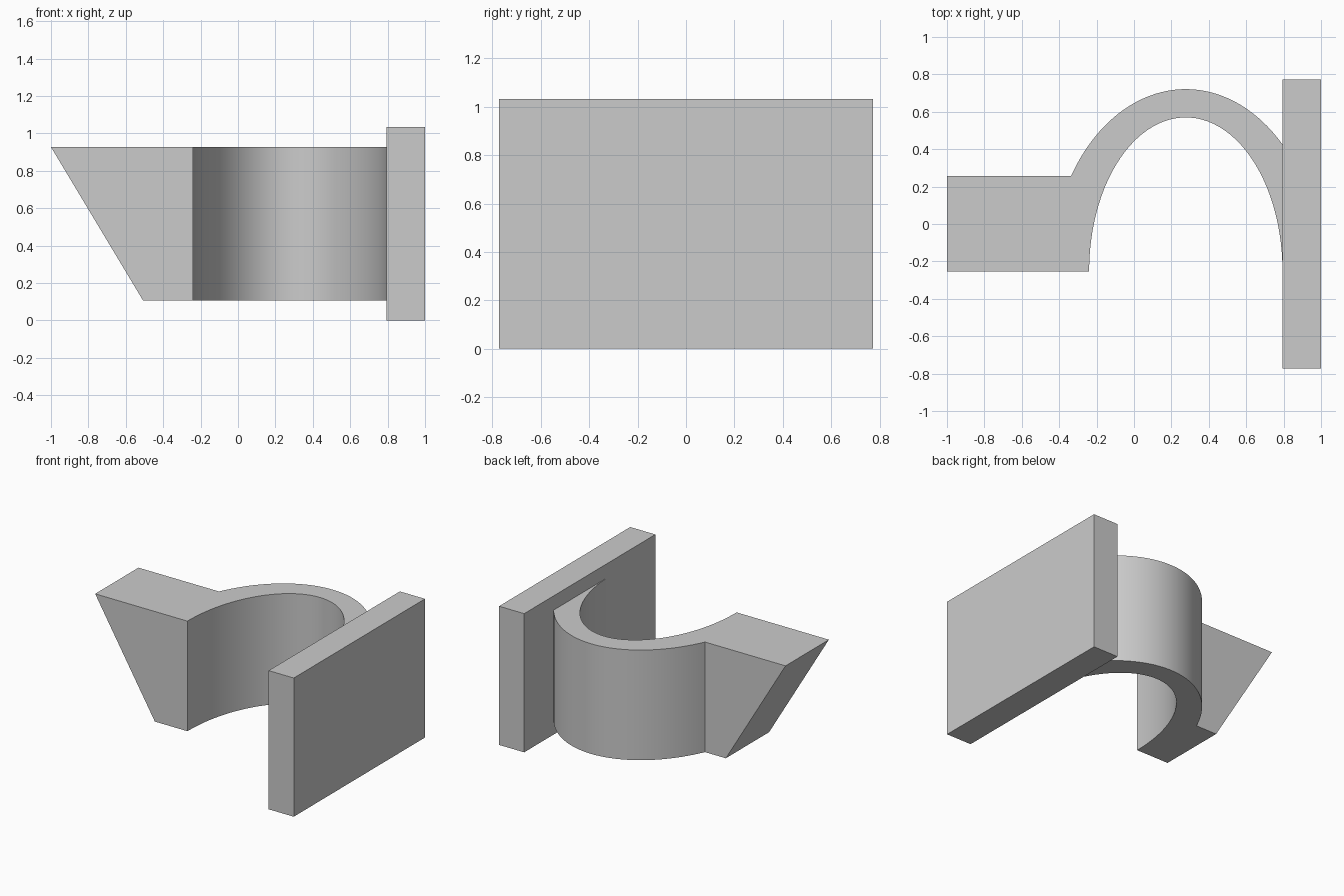
import bpy, bmesh, math

cube = bpy.data.objects.get("Cube")
if cube:
    bpy.data.objects.remove(cube, do_unlink=True)

# Shared grey material
grey = bpy.data.materials.new("plain grey")
grey.use_nodes = True
colour = (0.6, 0.6, 0.6, 1)
grey.diffuse_color = colour
grey.node_tree.nodes["Principled BSDF"].inputs["Base Color"].default_value = colour


def extrude(name, outline, z0, z1, slant=0):
    """Raise a plan outline; slant shifts the bottom of its left end."""
    left = min(x for x, y in outline)
    bm = bmesh.new()
    base = bm.faces.new([bm.verts.new((x, y, z0)) for x, y in outline])
    top = bmesh.ops.extrude_face_region(bm, geom=[base])["geom"]
    for v in top:
        if isinstance(v, bmesh.types.BMVert):
            v.co.z = z1
    for v in bm.verts:
        if v.co.z < (z0 + z1) / 2 and v.co.x < left + 0.001:
            v.co.x += slant
    bmesh.ops.recalc_face_normals(bm, faces=bm.faces)
    mesh = bpy.data.meshes.new(name)
    bm.to_mesh(mesh)
    bm.free()
    mesh.materials.append(grey)
    obj = bpy.data.objects.new(name, mesh)
    bpy.context.collection.objects.link(obj)
    return obj


def arc(a, b, start, end, steps=48):
    """Points on an ellipse about the arch centre."""
    cx, cy = 0.277, -0.253
    angles = [start + (end - start) * i / steps for i in range(steps + 1)]
    return [(cx + a * math.cos(t), cy + b * math.sin(t)) for t in angles]


# Upright end plate
wall = 0.793
extrude("end_plate", [(wall, -0.772), (1, -0.772), (1, 0.772), (wall, 0.772)], 0, 1.033)

# Arch and arm in one piece, with the arm's free end cut on a slant
reach = wall - 0.277
inner = arc(0.517, 0.823, math.pi, math.acos(reach / 0.517))
outer = arc(0.72, 0.974, math.acos(reach / 0.72), math.pi - math.asin(0.51 / 0.974))
arch = extrude("arch_and_arm", [(-1, -0.253)] + inner + outer + [(-1, 0.257)],
               0.107, 0.927, slant=0.492)

# Smooth the curved walls, keep corners sharp
bpy.ops.object.select_all(action="DESELECT")
arch.select_set(True)
bpy.context.view_layer.objects.active = arch
bpy.ops.object.shade_smooth_by_angle(angle=math.radians(25))
